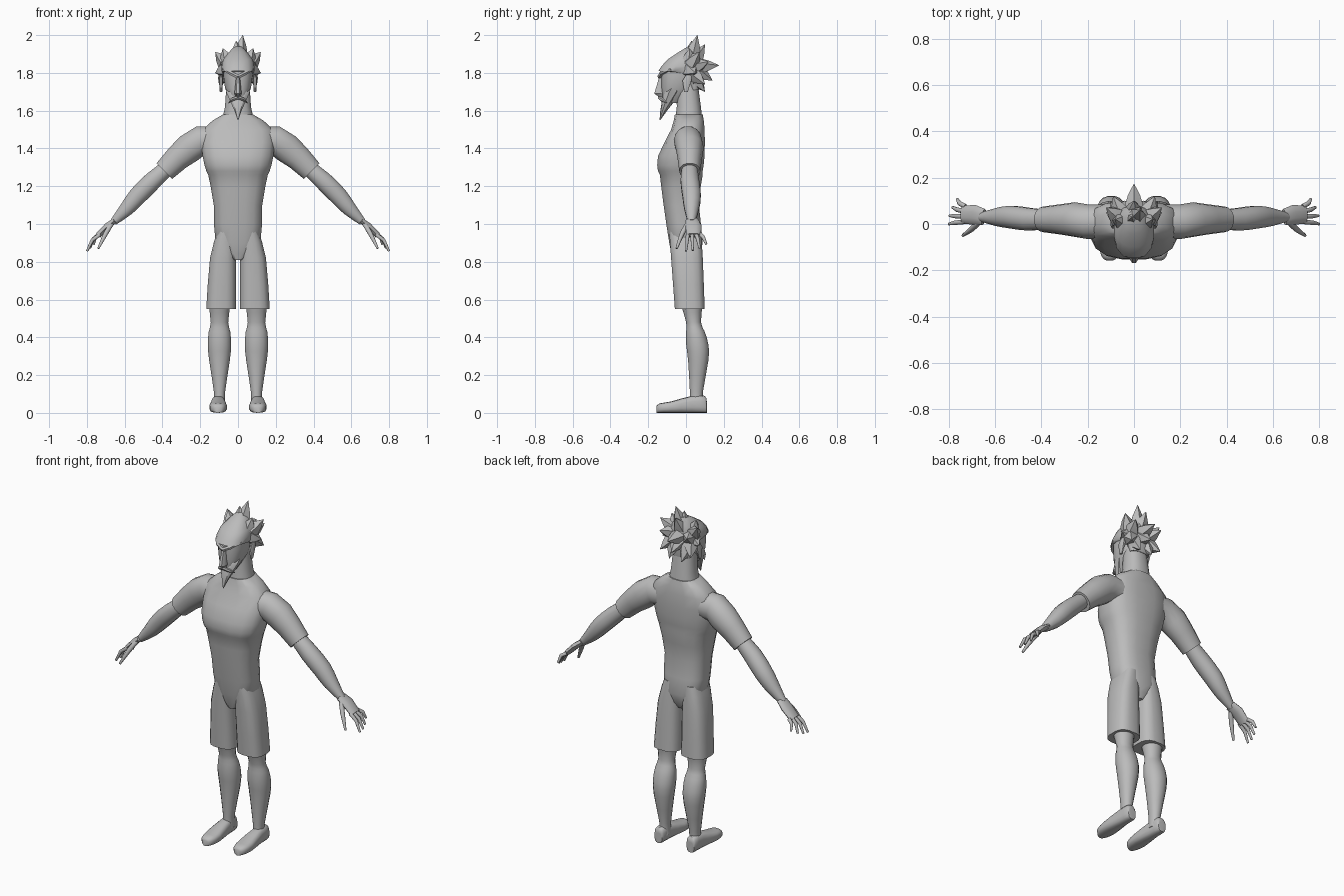
import bpy, bmesh, math
from mathutils import Vector

cube = bpy.data.objects.get("Cube")
if cube:
    bpy.data.objects.remove(cube, do_unlink=True)

grey = bpy.data.materials.new("plain_grey")
grey.use_nodes = True
grey.diffuse_color = (.5, .5, .5, 1)
grey.node_tree.nodes["Principled BSDF"].inputs["Base Color"].default_value = grey.diffuse_color

X, Y, Z = Vector((1, 0, 0)), Vector((0, 1, 0)), Vector((0, 0, 1))


def ring(centre, u, v, width, depth, sides, power):
    """Rounded section with half sizes along the directions u and v."""
    points = []
    for i in range(sides):
        angle = math.tau * (i + .5) / sides
        c, s = math.cos(angle), math.sin(angle)
        c = math.copysign(abs(c) ** (2 / power), c)
        s = math.copysign(abs(s) ** (2 / power), s)
        points.append(centre + u * width * c + v * depth * s)
    return points


def refine(rows):
    """Add a smoothly curved station halfway between neighbouring stations."""
    result = [rows[0]]
    for i in range(len(rows) - 1):
        before, start, end, after = (
            rows[max(i - 1, 0)], rows[i], rows[i + 1], rows[min(i + 2, len(rows) - 1)])
        middle = tuple((9 * (b + c) - a - d) / 16
                       for a, b, c, d in zip(before, start, end, after))
        result += [middle, end]
    return result


def slabs(rows, sides=16, power=2.4, centre_x=lambda half: 0):
    """Level sections, each given as height, half width, front and back."""
    return [ring(Vector((centre_x(half), (front + back) / 2, z)), X, Y,
                 half, (back - front) / 2, sides, power)
            for z, half, front, back in rows]


def tube(rows, sides=8, flatness=1):
    """Sections square to a path, each given as position and radius."""
    points = [Vector(row[:3]) for row in rows]
    rings = []
    for i, point in enumerate(points):
        along = (points[min(i + 1, len(points) - 1)] - points[max(i - 1, 0)]).normalized()
        side = X if abs(along.y) > .8 else Y
        v = (side - along * side.dot(along)).normalized()
        radius = rows[i][3]
        rings.append(ring(point, along.cross(v), v, radius, radius * flatness, sides, 2.1))
    return rings


def build(name, lofts, mirror=False, sharp=48):
    """Skin one or more stacks of sections into one object."""
    bm = bmesh.new()
    for rings in lofts:
        stack = [[bm.verts.new(point) for point in section] for section in rings]
        count = len(stack[0])
        for low, high in zip(stack, stack[1:]):
            for i in range(count):
                j = (i + 1) % count
                bm.faces.new((low[i], low[j], high[j], high[i]))
        bm.faces.new(stack[0][::-1])
        bm.faces.new(stack[-1])
    bmesh.ops.recalc_face_normals(bm, faces=bm.faces)
    mesh = bpy.data.meshes.new(name)
    bm.to_mesh(mesh)
    bm.free()
    mesh.materials.append(grey)
    mesh.shade_smooth()
    mesh.set_sharp_from_angle(angle=math.radians(sharp))
    part = bpy.data.objects.new(name, mesh)
    bpy.context.collection.objects.link(part)
    if mirror:
        part.modifiers.new("Mirror", "MIRROR")


# Shirt: tapered waist below a chest step, sloping shoulders above
waist = refine([(.81, .03, -.07, .06), (.9, .12, -.09, .09),
                (1.1, .13, -.12, .07), (1.26, .16, -.14, .09)])
chest = refine([(1.28, .17, -.15, .09), (1.36, .19, -.15, .1),
                (1.5, .19, -.08, .1), (1.58, .08, -.06, .09)])
build("shirt", [slabs(waist + chest, power=2.7)])

# Neck
build("neck", [slabs([(1.53, .09, -.06, .09), (1.62, .07, -.05, .08),
                      (1.77, .06, -.05, .06)])])

# Sleeves and bare arms
sleeve = [(.12, .01, 1.44, .08), (.2, .01, 1.44, .08), (.26, .02, 1.4, .08),
          (.32, .02, 1.35, .07), (.39, .02, 1.28, .06)]
build("sleeves", [tube(sleeve, 14, .93)], True)
arm = [(.36, .02, 1.31, .04), (.45, .02, 1.23, .05), (.53, .03, 1.15, .05),
       (.59, .03, 1.08, .04), (.66, .03, 1.01, .02)]
build("arms", [tube(refine(arm), 12)], True)

# Hands: flat palm, thumb and a fan of four bent fingers
palm = [(.65, .03, 1.02, .015), (.69, .04, .99, .018), (.74, .04, .94, .016)]
thumb = [(.67, .01, 1, .013), (.7, -.02, .95, .013), (.74, -.05, .87, .006)]
hand = [tube(palm, 10, 2.4), tube(refine(thumb))]
for i in range(4):
    base = Vector((.73, .01 + .022 * i, .945))
    tip = Vector((.8 - .004 * i * i, .036 * i, .856 + .004 * i * i))
    knuckle = base.lerp(tip, .45) + (X + Z) * .01
    hand.append(tube([(*base, .011), (*knuckle, .01), (*tip, .006)]))
build("hands", hand, True)

# Shorts: each leg stays just clear of the middle
shorts = [(.55, .08, -.06, .1), (.82, .07, -.08, .09), (.96, .05, -.09, .08)]
build("shorts", [slabs(refine(shorts), power=2.9, centre_x=lambda half: half + .009)], True)

# Lower legs: thigh, narrow knee, calf, ankle
leg = [(.58, .06, -.03, .09), (.48, .047, 0, .08), (.43, .058, 0, .1), (.36, .063, 0, .12),
       (.28, .056, .01, .12), (.11, .03, .02, .09), (.04, .03, .02, .09)]
build("legs", [slabs(refine(leg), power=2.1, centre_x=lambda half: .098)], True)

# Shoes: flat soles, stations from heel to toe as y, half width and height
shoe = [(.11, .02, .06), (.1, .03, .09), (.03, .035, .09),
        (-.08, .047, .06), (-.14, .036, .05), (-.157, .016, .035)]
build("shoes", [[ring(Vector((.105, y, top / 2)), X, Z, half, top / 2, 14, 2.8)
                 for y, half, top in refine(shoe)]], True)

# Head and face
head = [(1.64, .03, -.12, -.03), (1.72, .07, -.13, .04), (1.83, .08, -.13, .07)]
build("head", [slabs(refine(head))])
nose = [(1.67, .01, -.14, -.1), (1.69, .02, -.17, -.1), (1.79, .01, -.14, -.1)]
build("nose", [slabs(nose, 8)], sharp=30)
beard = [(1.55, .002, -.14, -.136), (1.6, .02, -.136, -.1),
         (1.7, .066, -.12, -.02), (1.73, .07, -.09, -.02)]
build("beard", [slabs(beard, 10)], sharp=35)
moustache = [(0, -.14, 1.67, .01), (.03, -.13, 1.66, .01), (.05, -.1, 1.64, .002)]
build("moustache", [tube(moustache, 6)], True)
brow = [(0, -.14, 1.78, .012), (.04, -.13, 1.8, .012), (.08, -.08, 1.82, .005)]
build("brows", [tube(brow, 6)], True)
ear = [(1.7, .007, -.01, .01), (1.76, .012, -.02, .03), (1.79, .006, 0, .03)]
build("ears", [slabs(ear, 8, centre_x=lambda half: .09)], True)

# Hair cap: nape, overhanging brow line and rounded crown
nape = [(1.71, .06, .02, .07), (1.79, .08, -.01, .08)]
crown = [(1.81, .088, -.148, .08), (1.87, .08, -.1, .08), (1.94, .02, .01, .06)]
build("hair_cap", [slabs(nape + refine(crown))])


# Hair spikes radiate from inside the skull
def spike(tip, core):
    tip = Vector(tip)
    base = core.lerp(tip, .35)
    middle = base.lerp(tip, .5)
    return tube([(*base, .045), (*middle, .028), (*tip, .001)], 5)


crest = [(.025, .06, 2), (-.01, .03, 1.97), (0, .1, 1.95), (0, .174, 1.84), (0, .14, 1.76)]
build("crest_spikes", [spike(tip, Vector((0, .02, 1.83))) for tip in crest], sharp=30)
sides = [(.08, .02, 1.93), (.12, .07, 1.91), (.09, .12, 1.86),
         (.12, .05, 1.8), (.1, .1, 1.74), (.04, .1, 1.7)]
build("side_spikes", [spike(tip, Vector((.04, .01, 1.82))) for tip in sides], True, 30)
